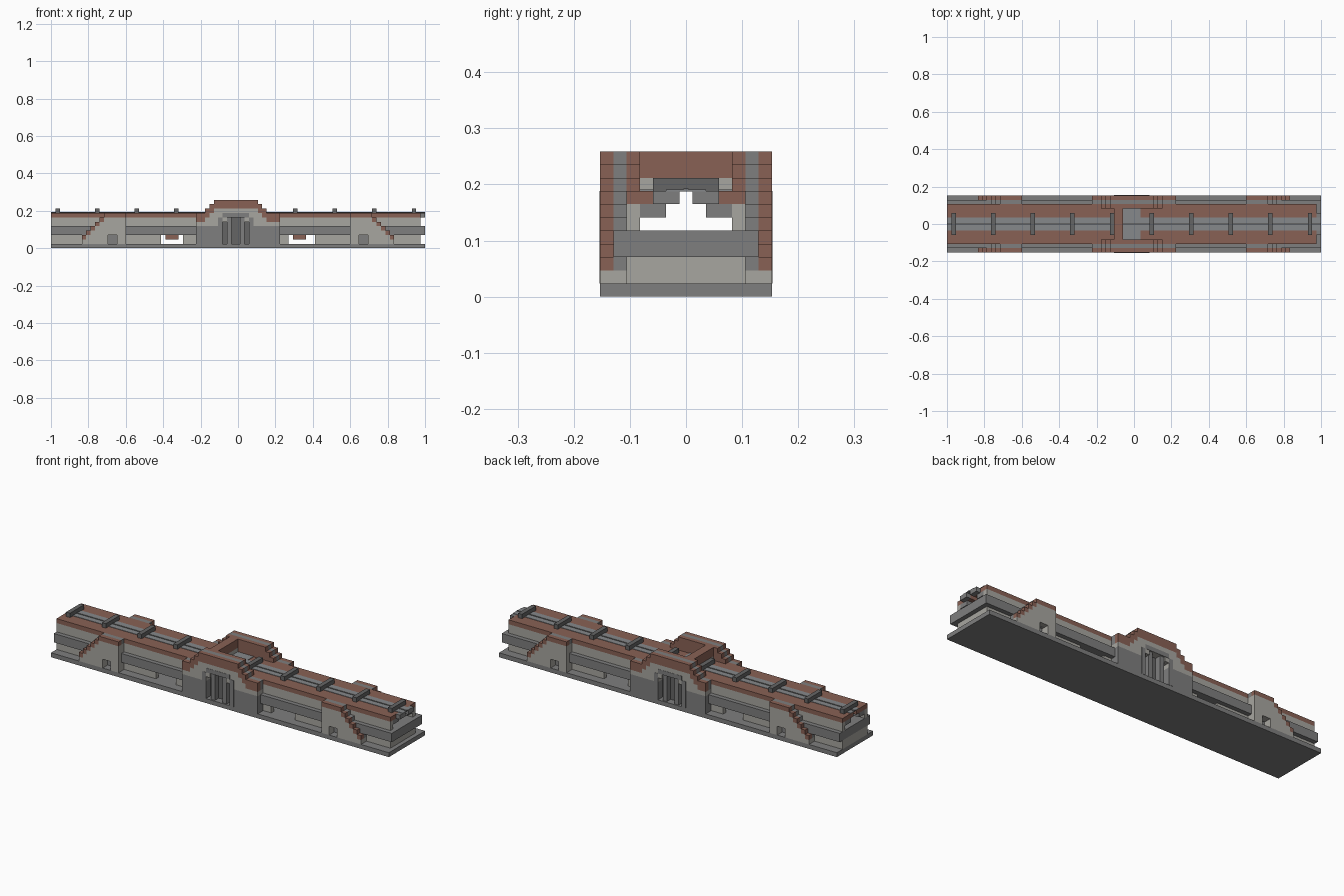
import bpy, bmesh

cube = bpy.data.objects.get("Cube")
if cube:
    bpy.data.objects.remove(cube)

LENGTH, WIDTH = 85, 13          # building size in blocks
V = 2 / LENGTH                  # block size


def material(name, rgb):
    m = bpy.data.materials.new(name)
    m.use_nodes = True
    m.diffuse_color = (*rgb, 1)
    m.node_tree.nodes["Principled BSDF"].inputs["Base Color"].default_value = (*rgb, 1)
    return m


BROWN = material("brown_tile", (0.25, 0.12, 0.09))
LIGHT = material("light_stone", (0.39, 0.38, 0.35))
GRAY = material("gray_stone", (0.21, 0.21, 0.21))
DARK = material("dark_metal", (0.13, 0.13, 0.13))
GLASS = material("roof_glass", (0.24, 0.25, 0.26))


def part(name, mat, boxes, mirror=False):
    """Joins boxes (x0, x1, y0, y1, z0, z1), in blocks, into one object."""
    bm = bmesh.new()
    for x0, x1, y0, y1, z0, z1 in boxes:
        sides = [(y0, y1)]
        if mirror:
            sides.append((WIDTH - y1, WIDTH - y0))
        for a, b in sides:
            new = bmesh.ops.create_cube(bm, size=1)["verts"]
            for v in new:
                v.co.x = ((x0 + x1) / 2 + v.co.x * (x1 - x0) - LENGTH / 2) * V
                v.co.y = ((a + b) / 2 + v.co.y * (b - a) - WIDTH / 2) * V
                v.co.z = ((z0 + z1) / 2 + v.co.z * (z1 - z0)) * V
    mesh = bpy.data.meshes.new(name)
    bm.to_mesh(mesh)
    bm.free()
    mesh.materials.append(mat)
    obj = bpy.data.objects.new(name, mesh)
    bpy.context.scene.collection.objects.link(obj)
    return obj


END = LENGTH - 1                # the walls stop one block short of the right end

# Base, deck and projecting bands
part("base", GRAY, [(0, LENGTH, 0, WIDTH, 0, 1)])
part("deck", GRAY, [(0, LENGTH, 2, 11, 3, 5)])
part("side_band", GRAY, [(0, 33, 1, 2, 3, 5), (52, LENGTH, 1, 2, 3, 5)], True)

# Hall walls with through windows
part("lower_wall", LIGHT, [(a, b, 2, 3, 1, 3) for a, b in
                           ((0, 25), (30, 54), (60, END))], True)
part("end_wall", LIGHT, [(0, 1, 3, 10, 1, 3), (END - 1, END, 3, 10, 1, 3)])
part("upper_wall", LIGHT, [(0, END, 2, 3, 5, 7)], True)
part("hanging_block", BROWN, [(26, 29, 5, 8, 2, 3), (55, 58, 5, 8, 2, 3)])

# Stepped vault and roof
part("vault_step", GRAY, [(0, END, 3, 5, 6, 7)], True)
part("roof", BROWN, [(0, END, 2, 6, 7, 8)], True)
part("skylight", GLASS, [(0, LENGTH, 5, 8, 7.95, 8.1)])
part("skylight_ridge", DARK, [(0, LENGTH, 6.3, 6.7, 8.1, 8.2)])
part("roof_end_cap", GRAY, [(END, LENGTH, 4, 6, 7, 8)], True)
part("roof_bar", DARK, [(i, i + 1, 4, 9, 8, 9) for i in range(1, LENGTH, 9)])
part("cross_skylight", GLASS, [(40, 44, 3, 10, 7.95, 8.12)])


def facade(prefix, heights, cap, opening, split):
    """Stepped facade, column by column, from its heights and opening heights."""
    tiles, gutter, stone, plinth = [], [], [], []
    for i, h in heights.items():
        foot = opening.get(i, 1)
        low = h - cap
        tiles.append((i, i + 1, 0, 1, low, h))
        gutter.append((i, i + 1, 1, 2, low, h))
        if h > 8:
            tiles.append((i, i + 1, 2, 3, 8, h))
        middle = max(foot, min(split, low))
        if middle > foot:
            plinth.append((i, i + 1, 0, 2, foot, middle))
        if low > middle:
            stone.append((i, i + 1, 0, 2, middle, low))
    part(prefix + "_tiles", BROWN, tiles, True)
    part(prefix + "_gutter", GRAY, gutter, True)
    part(prefix + "_stone", LIGHT, stone, True)
    if plinth:
        part(prefix + "_plinth", GRAY, plinth, True)


# Side pavilions with stairs going down outwards
left = {i: min(8, i - 4) for i in range(7, 17)}
facade("left_pavilion", left, 1, {13: 3, 14: 3}, 1)
facade("right_pavilion", {END - i: h for i, h in left.items()}, 1,
       {END - 13: 3, END - 14: 3}, 1)
part("pavilion_door", GRAY, [(13, 15, 1.8, 2, 1, 3), (70, 72, 1.8, 2, 1, 3)], True)

# Central tower with an arched recess
tower = {i: max(8, min(11, i - 26, 57 - i)) for i in range(33, 52)}
arch = {i: 7 if 40 <= i <= 43 else 6 for i in range(39, 45)}
facade("tower", tower, 2, arch, 5)
part("arch_surround", GRAY, [(38, 39, -0.05, 0, 1, 7), (45, 46, -0.05, 0, 1, 7),
                             (39, 45, -0.05, 0, 7, 8)], True)
part("arch_back", DARK, [(39, 45, 1.7, 2, 1, 7)], True)
part("arch_pillar", GRAY, [(40, 41, 0.3, 1.7, 1, 7), (43, 44, 0.3, 1.7, 1, 7)], True)

# Cross wall on the roof between the front and back of the tower
part("cross_wall_foot", LIGHT, [(38, 40, 3, 10, 8, 9)])
part("cross_wall", BROWN, [(38, 40, 3, 10, 9, 11)])
